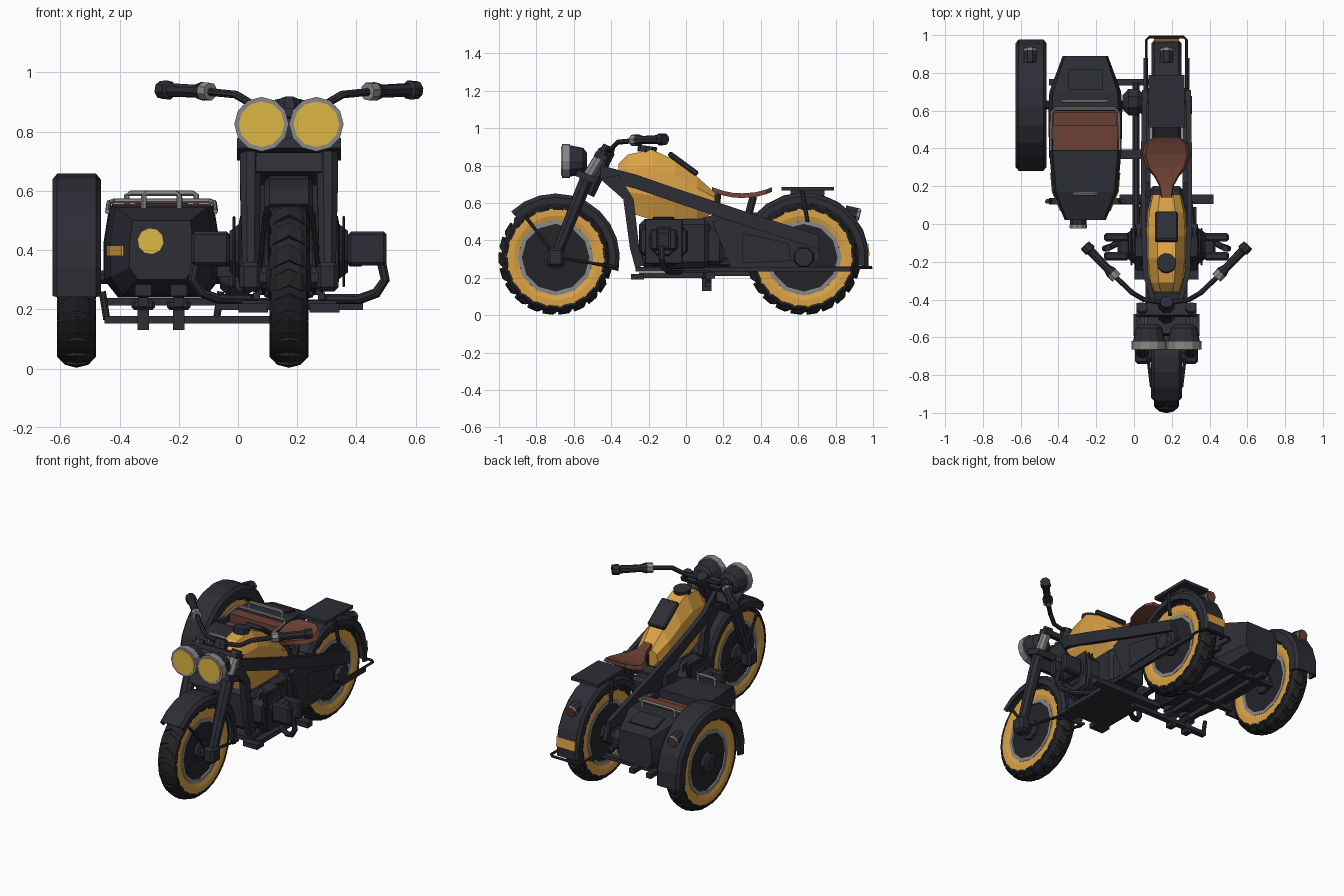
import bpy, bmesh, math
from mathutils import Vector, Matrix

if "Cube" in bpy.data.objects:
    bpy.data.objects.remove(bpy.data.objects["Cube"])

def material(name, r, g, b):
    m = bpy.data.materials.new(name)
    m.diffuse_color = (r, g, b, 1)
    m.use_nodes = True
    m.node_tree.nodes["Principled BSDF"].inputs["Base Color"].default_value = m.diffuse_color
    return m

DARK = material("dark_paint", .026, .027, .036)
RUBBER = material("black_rubber", .018, .018, .022)
OCHRE = material("ochre_paint", .70, .36, .06)
LEATHER = material("brown_leather", .15, .052, .033)
STEEL = material("grey_steel", .25, .25, .25)
LENS = material("yellow_lens", .72, .47, .055)
BX = .172                      # centre line of the bike
FRONT = (BX, -.697, .308)      # wheel centres
REAR = (BX, .63, .308)
SIDE = (-.545, .63, .308)

def finish(name, bm, *mats):
    bmesh.ops.recalc_face_normals(bm, faces=bm.faces)
    me = bpy.data.meshes.new(name)
    bm.to_mesh(me)
    bm.free()
    for m in mats:
        me.materials.append(m)
    ob = bpy.data.objects.new(name, me)
    bpy.context.collection.objects.link(ob)
    return ob

def add_loft(bm, rings, caps=True, loop=False):
    vs = [[bm.verts.new(p) for p in r] for r in rings]
    n = len(vs[0])
    for a, b in zip(vs, vs[1:] + (vs[:1] if loop else [])):
        for i in range(n):
            bm.faces.new((a[i], a[(i + 1) % n], b[(i + 1) % n], b[i]))
    if caps and not loop:
        bm.faces.new(vs[0])
        bm.faces.new(vs[-1])

def loft(name, rings, mat, **kw):
    bm = bmesh.new()
    add_loft(bm, rings, **kw)
    return finish(name, bm, mat)

def tube(name, pts, r, mat=DARK, n=8):
    """Sweep an n-sided section along points; r may be a list."""
    pts = [Vector(p) for p in pts]
    rs = r if isinstance(r, list) else [r] * len(pts)
    rings, u = [], (pts[1] - pts[0]).orthogonal()
    for i, p in enumerate(pts):
        t = (pts[min(i + 1, len(pts) - 1)] - pts[max(i - 1, 0)]).normalized()
        u = (u - t * u.dot(t)).normalized()
        v = t.cross(u)
        rings.append([p + rs[i] * (u * math.cos(a) + v * math.sin(a))
                      for a in (math.tau * (k + .5) / n for k in range(n))])
    return loft(name, rings, mat)

def box(name, c, s, mat=DARK, tilt=0, bevel=0):
    bm = bmesh.new()
    bmesh.ops.create_cube(bm, size=1, matrix=Matrix.Translation(c) @
                          Matrix.Rotation(tilt, 4, 'X') @ Matrix.Diagonal((*s, 1)))
    if bevel:
        bmesh.ops.bevel(bm, geom=bm.edges[:], offset=bevel, segments=1, affect='EDGES')
    return finish(name, bm, mat)

def lathe(name, prof, c, mat, n=12, loop=False):
    """Revolve (x offset, radius) around the x axis."""
    return loft(name, [[(c[0] + x, c[1] + r * math.cos(math.tau * k / n),
                         c[2] + r * math.sin(math.tau * k / n)) for k in range(n)]
                       for x, r in prof], mat, loop=loop)

def beam(name, pts, hh, ht, mat=DARK):
    """Flat bar along y, with half height hh and half thickness ht."""
    return loft(name, [[(x - ht, y, z - hh), (x + ht, y, z - hh),
                        (x + ht, y, z + hh), (x - ht, y, z + hh)] for x, y, z in pts], mat)

def plate(name, pts, x0, x1, mat=DARK):
    return loft(name, [[(x, y, z) for y, z in pts] for x in (x0, x1)], mat)

def arc(name, c, a0, a1, sec, n, mat=DARK):
    """Sweep a closed (x, radius) section around a wheel centre."""
    rings = []
    for i in range(n + 1):
        a = math.radians(a0 + (a1 - a0) * i / n)
        rings.append([(c[0] + x, c[1] + q * math.cos(a), c[2] + q * math.sin(a)) for x, q in sec])
    return loft(name, rings, mat)

def fender(name, c, a0, a1, r, w, skirt, n, t=.012):
    arc(name, c, a0, a1, [(-w, r - skirt), (-w, r - .02), (-w * .8, r), (w * .8, r), (w, r - .02), (w, r - skirt),
        (w - t, r - skirt), (w * .75, r - t), (-w * .75, r - t), (-w + t, r - skirt)], n)

def wheel(tag, c):
    # carcass, painted sidewalls, rim rings, disc and hub
    lathe(tag + "_tyre", [(-.045, .21), (-.05, .26), (-.063, .264), (-.06, .278), (-.035, .293),
                          (.035, .293), (.06, .278), (.063, .264), (.05, .26), (.045, .21)], c, RUBBER, 22)
    for s in (-1, 1):
        lathe(tag + "_sidewall", [(s * .03, .198), (s * .052, .198), (s * .06, .225), (s * .06, .266), (s * .04, .266)], c, OCHRE, 22, loop=True)
        lathe(tag + "_rim", [(s * .03, .178), (s * .055, .178), (s * .055, .203), (s * .03, .203)], c, STEEL, 12, loop=True)
    lathe(tag + "_disc", [(-.035, .185), (-.045, .13), (.045, .13), (.035, .185)], c, DARK)
    lathe(tag + "_hub", [(-.075, .04), (-.065, .065), (.065, .065), (.075, .04)], c, DARK, 8)
    # chevron tread lugs
    bm = bmesh.new()
    for k in range(22):
        rings = []
        for x, q, d in ((-.066, .268, .1), (-.04, .295, .06), (0, .306, 0), (.04, .295, .06), (.066, .268, .1)):
            a = math.tau * k / 22 + d
            rings.append([(c[0] + x * f, c[1] + p * math.cos(b), c[2] + p * math.sin(b))
                          for f, p, b in ((.95, q - .012, a - .1), (1, q, a - .09), (1, q, a + .09), (.95, q - .012, a + .1))])
        add_loft(bm, rings)
    finish(tag + "_tread", bm, RUBBER)

for tag, c in (("front_wheel", FRONT), ("rear_wheel", REAR), ("sidecar_wheel", SIDE)):
    wheel(tag, c)

# fenders
fender("front_fender", FRONT, -12, 134, .343, .082, .055, 10)
fender("rear_fender", REAR, -8, 140, .347, .08, .055, 10)
arc("rear_fender_stripe", REAR, 2, 12, [(-.066, .345), (-.066, .352), (.066, .352), (.066, .345)], 1, OCHRE)
fender("sidecar_fender", SIDE, -8, 191, .35, .082, .075, 12)

# tail lights
for x in (BX, -.55):
    tube("tail_light", [(x, .85, .555), (x, .915, .54)], .036)
    tube("tail_light_rim", [(x, .914, .54), (x, .926, .537)], .037, STEEL)
    tube("tail_light_lens", [(x, .925, .537), (x, .931, .5355)], [.033, .03], LEATHER)

# front fork, headlights and handlebars
box("lower_clamp", (BX, -.535, .74), (.35, .11, .035), tilt=-.4)
box("upper_clamp", (BX, -.455, .85), (.32, .07, .03), tilt=-.4)
box("fork_bridge", (BX, -.55, .685), (.28, .06, .07), tilt=-.4)
tube("steering_head", [(BX, -.42, .88), (BX, -.53, .65)], .045)
tube("gauge", [(BX, -.43, .86), (BX, -.41, .905)], [.045, .035])
for s in (-1, 1):
    x = BX + s * .13
    tube("fork_tube", [(x, -.448, .868), (x, -.53, .735)], .03, STEEL)
    tube("fork_cap", [(x, -.44, .88), (x, -.45, .864)], .031)
    tube("fork_leg", [(x, -.525, .745), (x, -.575, .62), (x, -.69, .33)], [.038, .038, .03])
    box("axle_block", (x, -.697, .31), (.075, .09, .1), bevel=.015)
    tube("fender_stay", [(x - s * .03, -.69, .31), (BX + s * .08, -.36, .255)], .009)
    tube("front_stay", [(x - s * .03, -.69, .31), (BX + s * .08, -.86, .53)], .009)
    h = BX + s * .0925
    tube("headlight_shell", [(h, -.53, .825), (h, -.55, .825), (h, -.63, .825)], [.045, .07, .086], n=12)
    tube("headlight_ring", [(h, -.62, .825), (h, -.664, .825)], .092, STEEL, 12)
    tube("headlight_lens", [(h, -.66, .825), (h, -.668, .825)], .077, LENS, 12)
    bar = [(BX, -.42, .88), (BX + s * .12, -.40, .89), (BX + s * .18, -.365, .925), (BX + s * .28, -.27, .935), (BX + s * .42, -.125, .94)]
    tube("handlebar", bar, .014)
    tube("bar_collar", [(BX + s * .265, -.285, .935), (BX + s * .29, -.258, .936)], .031, STEEL)
    tube("grip", [(BX + s * .29, -.258, .936), (BX + s * .315, -.233, .937), (BX + s * .4, -.145, .94), (BX + s * .405, -.14, .94), (BX + s * .432, -.112, .941)], [.033, .022, .024, .033, .031])
tube("front_axle", [(BX - .16, FRONT[1], FRONT[2]), (BX + .16, FRONT[1], FRONT[2])], .04)

# fuel tank with cap and knee pad
rings = []
for y, lo, hi, w in ((-.36, .72, .81, .065), (-.31, .55, .86, .092), (-.18, .51, .885, .108), (-.06, .505, .83, .108), (.06, .505, .74, .102), (.155, .55, .655, .08)):
    rings.append([(BX + w * f, y, lo + (hi - lo) * g) for f, g in
                  ((-.6, 0), (.6, 0), (1, .35), (.9, .75), (.45, 1), (-.45, 1), (-.9, .75), (-1, .35))])
loft("fuel_tank", rings, OCHRE)
tube("tank_cap", [(BX, -.21, .87), (BX, -.205, .905)], .052, n=10)
box("tank_pad", (BX, -.015, .81), (.12, .19, .03), tilt=-.63, bevel=.008)

# saddle
rings = []
for y, z, w in ((.14, .66, .03), (.2, .64, .038), (.25, .63, .065), (.3, .627, .108), (.37, .632, .13), (.43, .648, .115), (.46, .66, .07)):
    rings.append([(BX - w, y, z), (BX + w, y, z), (BX + w * .85, y, z + .025), (BX - w * .85, y, z + .025)])
loft("saddle", rings, LEATHER)
tube("saddle_post", [(BX, .36, .635), (BX, .33, .52)], .022)
tube("saddle_nose_post", [(BX, .17, .65), (BX, .16, .55)], .02)

# pressed frame, rear panels and rails
for s in (-1, 1):
    beam("frame_beam", [(BX + s * o, y, z) for o, y, z in ((.055, -.46, .765), (.11, -.27, .715), (.122, 0, .622), (.122, .3, .522), (.115, .71, .39))], .038, .014)
    a, b = BX + s * .085, BX + s * .12
    plate("down_tube", [(-.46, .73), (-.36, .75), (-.28, .62), (-.25, .36), (-.22, .27), (-.27, .25), (-.30, .36), (-.335, .62)], BX + s * .07, BX + s * .11)
    plate("rear_panel", [(.14, .5), (.22, .53), (.7, .40), (.72, .30), (.66, .25), (.24, .25)], a, BX + s * .11)
    plate("side_cover", [(.3, .44), (.55, .385), (.56, .29), (.3, .28)], BX + s * .105, b)
    tube("rear_hub_cap", [(BX + s * .09, .63, .31), (BX + s * .135, .63, .31)], [.065, .05])
    beam("bottom_rail", [(BX + s * .11, y, .245) for y in (-.27, .88)], .012, .012)
    # horizontal engine cylinders and exhausts
    tube("cylinder", [(BX + s * o, -.12, .395) for o in (.1, .165, .17, .2)], [.14, .13, .1, .075])
    for k in range(3):
        box("cooling_fin", (BX + s * (.135 + k * .025), -.12, .395), (.01, .2, .24), bevel=.004)
    box("cylinder_head", (BX + s * .225, -.12, .40), (.07, .12, .11), bevel=.015)
    for y in (-.07, -.17):
        box("head_cover", (BX + s * .265, y, .405), (.13, .045, .115), bevel=.01)
    tube("exhaust", [(BX + s * o, y, z) for o, y, z in ((.31, -.13, .37), (.325, -.13, .30), (.295, -.12, .255), (.24, -.09, .235), (.14, -.02, .235), (.12, .12, .235))], .017)
    box("footboard", (BX + s * .12, -.26, .205), (.1, .07, .03))
    tube("rack_stay", [(BX + s * .08, .62, .67), (BX + s * .09, .65, .5)], .012)
box("engine_block", (BX, -.06, .385), (.22, .38, .26), bevel=.03)
box("gearbox", (BX, .14, .37), (.18, .12, .2), bevel=.02)
box("belly_plate", (BX, -.08, .215), (.32, .34, .03))

# luggage rack and rear loop
box("rack", (BX, .65, .677), (.19, .28, .02))
box("rack_bracket", (BX, .65, .655), (.12, .18, .03))
tube("rear_loop", [(BX - .107, .7, .255), (BX - .107, .975, .255), (BX - .09, .99, .255), (BX + .09, .99, .255), (BX + .107, .975, .255), (BX + .107, .7, .255)], .008, n=6)

# sidecar shell with sunken cockpit
CX = -.258
bm, rings = bmesh.new(), []
for y, w, lo, hi in ((.02, .108, .30, .50), (.17, .172, .25, .545), (.39, .192, .24, .55), (.6, .196, .24, .55), (.7, .19, .245, .55), (.89, .12, .3, .5)):
    rings.append([(CX + w * f, y, lo + (hi - lo) * g) for f, g in
                  ((-.75, 0), (.75, 0), (1, .2), (1, .6), (.9, 1), (-.9, 1), (-1, .6), (-1, .2))])
add_loft(bm, rings)
bm.normal_update()
pit = [f for f in bm.faces if .45 < f.calc_center_median().y < .55 and f.calc_center_median().z > .54]
bmesh.ops.inset_individual(bm, faces=pit, thickness=.004)
for f in pit:
    f.material_index = 1
    bmesh.ops.translate(bm, verts=f.verts[:], vec=(0, 0, -.05))
finish("sidecar_body", bm, DARK, LEATHER)
box("sidecar_backrest", (CX, .555, .522), (.335, .072, .066), LEATHER)
tube("cockpit_rim", [(CX - .182, .39, .53), (CX - .178, .59, .56), (CX - .16, .61, .566), (CX + .16, .61, .566), (CX + .178, .59, .56), (CX + .182, .39, .53)], .009, STEEL, 6)
for y, w in ((.16, .06), (.65, .117)):
    tube("grab_rail", [(CX - w, y, .54), (CX - w, y, .585), (CX - w + .012, y, .592), (CX + w - .012, y, .592), (CX + w, y, .585), (CX + w, y, .54)], .01, STEEL, 6)
box("rear_hatch", (CX, .765, .537), (.18, .11, .012), tilt=-.257)
for s in (-1, 1):
    beam("sidecar_stripe", [(CX + s * (w + .002), y, .398) for w, y in ((.13, .07), (.172, .17), (.181, .27))], .018, .003, OCHRE)
tube("sidecar_lamp", [(-.295, .06, .43), (-.295, -.01, .43)], .044, n=10)
tube("sidecar_lamp_ring", [(-.295, -.005, .43), (-.295, -.02, .43)], .046, STEEL, 10)
tube("sidecar_lamp_lens", [(-.295, -.015, .43), (-.295, -.025, .43)], .043, LENS, 10)

# sidecar chassis, axle and links to the bike
for x in (-.32, -.2):
    box("chassis_rail", (x, .45, .225), (.035, .78, .03))
    box("mount_foot", (x, .11, .175), (.04, .05, .09))
    box("mount_collar", (x, .11, .215), (.08, .08, .035), bevel=.01)
    box("mount_block", (x, .11, .275), (.055, .08, .06))
for y, z in ((.12, .165), (.37, .225), (.75, .225)):
    box("cross_bar", (-.17, y, z), (.56, .035, .025))
for s in (-1, 1):
    tube("chassis_riser", [(CX + s * .2, .12, .26), (CX + s * .185, .12, .165)], .013)
box("peg_bar", (BX, .13, .215), (.5, .05, .035))
box("upper_link", (-.02, .37, .33), (.18, .05, .04))
tube("linkage_rod", [(.01, -.1, .28), (.01, .75, .28)], .02)
tube("sidecar_axle", [(-.55, .63, .308), (.1, .63, .308)], .025)
tube("axle_joint", [(-.06, .645, .308), (-.03, .645, .308), (.02, .645, .308), (.05, .645, .308)], [.04, .075, .075, .05])
